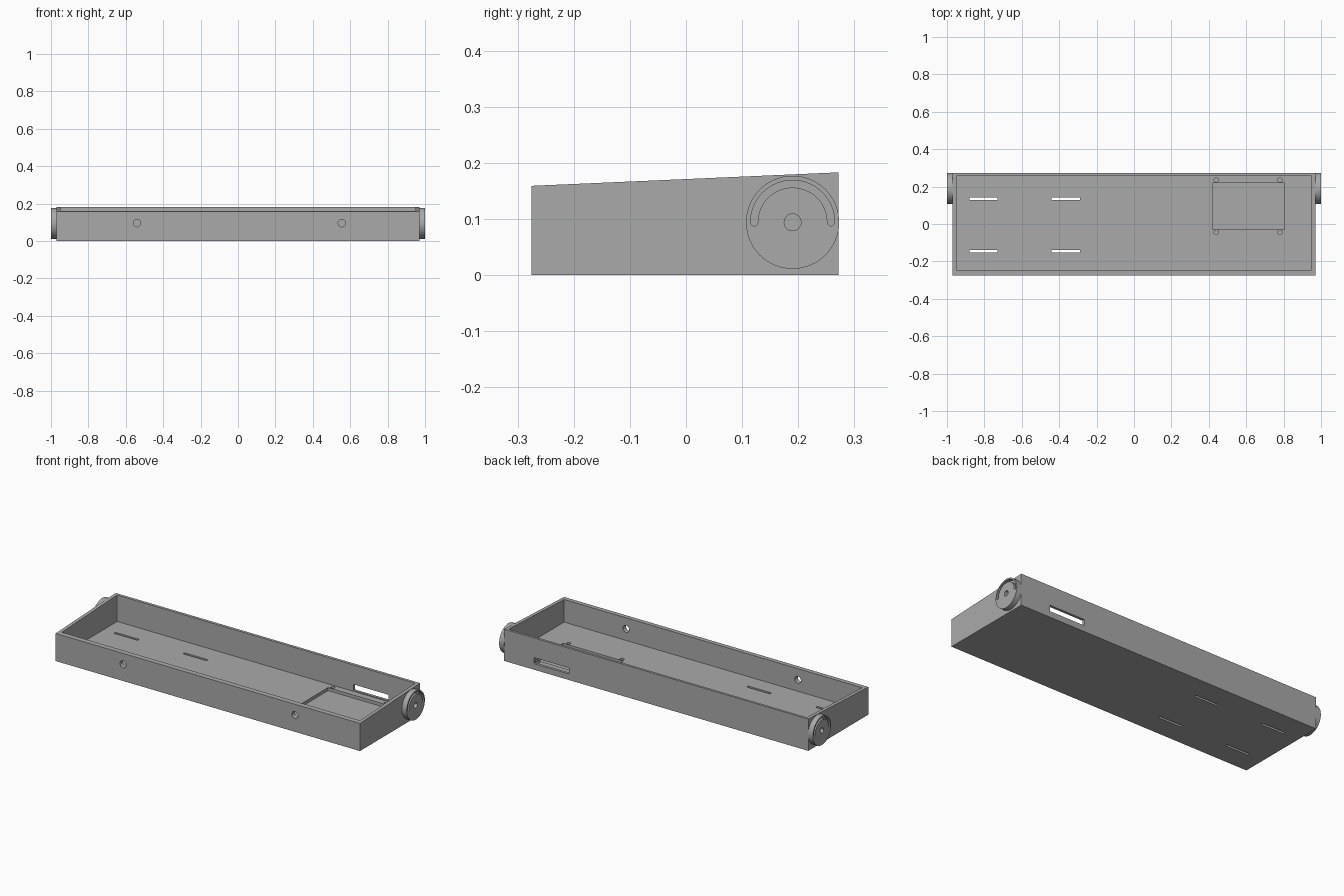
import bpy, bmesh
from math import cos, sin, pi

cube = bpy.data.objects.get("Cube")
if cube:
    bpy.data.objects.remove(cube, do_unlink=True)

grey = bpy.data.materials.new("plain_grey")
grey.use_nodes = True
COLOUR = (0.4, 0.4, 0.4, 1)
grey.diffuse_color = COLOUR
grey.node_tree.nodes["Principled BSDF"].inputs["Base Color"].default_value = COLOUR


def prism(name, outline, axis, lo, hi):
    """Extrude a 2D outline along an axis; outline holds the other two axes in order."""
    bm = bmesh.new()

    def ring(d):
        rows = []
        for p in outline:
            co = list(p)
            co.insert("xyz".index(axis), d)
            rows.append(bm.verts.new(co))
        return rows

    a, b = ring(lo), ring(hi)
    bm.faces.new(a)
    bm.faces.new(b)
    n = len(a)
    for i in range(n):
        j = (i + 1) % n
        bm.faces.new((a[i], a[j], b[j], b[i]))
    bmesh.ops.recalc_face_normals(bm, faces=bm.faces)
    mesh = bpy.data.meshes.new(name)
    bm.to_mesh(mesh)
    bm.free()
    mesh.materials.append(grey)
    obj = bpy.data.objects.new(name, mesh)
    bpy.context.collection.objects.link(obj)
    return obj


def rect(u0, u1, v0, v1):
    return [(u0, v0), (u1, v0), (u1, v1), (u0, v1)]


def arc(u, v, r, start=0, end=2 * pi, n=32):
    return [(u + r * cos(start + (end - start) * i / n),
             v + r * sin(start + (end - start) * i / n)) for i in range(n)]


def cut(target, cutter):
    cutter.hide_render = True
    mod = target.modifiers.new("cut", "BOOLEAN")
    mod.operation = "DIFFERENCE"
    mod.solver = "EXACT"
    mod.object = cutter
    bpy.context.view_layer.objects.active = target
    bpy.ops.object.modifier_apply(modifier=mod.name)
    bpy.data.objects.remove(cutter, do_unlink=True)


def smooth(obj):
    bpy.ops.object.select_all(action="DESELECT")
    obj.select_set(True)
    bpy.context.view_layer.objects.active = obj
    bpy.ops.object.shade_smooth_by_angle(angle=0.5)


# Tray with a sloping rim, hollowed down to the floor
FLOOR = 0.03
side = [(-0.275, 0), (0.272, 0), (0.272, 0.183), (-0.275, 0.159)]
tray = prism("tray", side, "x", -0.97, 0.97)
cut(tray, prism("hollow", rect(-0.95, 0.95, -0.247, 0.257), "z", FLOOR, 0.4))

# Four long slots through the floor
for x in (-0.88, -0.44):
    for y in (-0.145, 0.135):
        cut(tray, prism("floor_slot", rect(x, x + 0.15, y - 0.007, y + 0.007), "z", -0.1, 0.1))

# Rectangular recess with a screw hole outside each corner
cut(tray, prism("recess", rect(0.42, 0.805, -0.03, 0.22), "z", 0.012, 0.1))
for x in (0.44, 0.78):
    for y in (-0.045, 0.235):
        cut(tray, prism("screw_hole", arc(x, y, 0.012, n=20), "z", 0.012, 0.1))

# Port opening in the back wall, round holes in the front wall
cut(tray, prism("port", rect(0.555, 0.78, 0.035, 0.07), "y", 0.2, 0.4))
for x in (-0.54, 0.555):
    cut(tray, prism("front_hole", arc(x, 0.096, 0.02), "y", -0.4, -0.2))
smooth(tray)

# Pivot discs on both ends, with a centre hole and a half-ring groove
Y, Z = 0.19, 0.094
for name, s in (("left_disc", 1), ("right_disc", -1)):
    disc = prism(name, arc(Y, Z, 0.083, n=64), "x", s * 0.968, s)
    cut(disc, prism("centre_hole", arc(Y, Z, 0.015), "x", s * 0.98, s * 1.1))
    ring = arc(Y, Z, 0.075, 0, pi) + [(Y - 0.075, Z)]
    # rounded groove ends join the outer and inner arcs
    ring += arc(Y - 0.0685, Z, 0.0065, pi, 2 * pi, 8)[1:]
    ring += arc(Y, Z, 0.062, pi, 0) + [(Y + 0.062, Z)]
    ring += arc(Y + 0.0685, Z, 0.0065, pi, 2 * pi, 8)[1:]
    cut(disc, prism("groove", ring, "x", s * 0.98, s * 1.1))
    smooth(disc)
